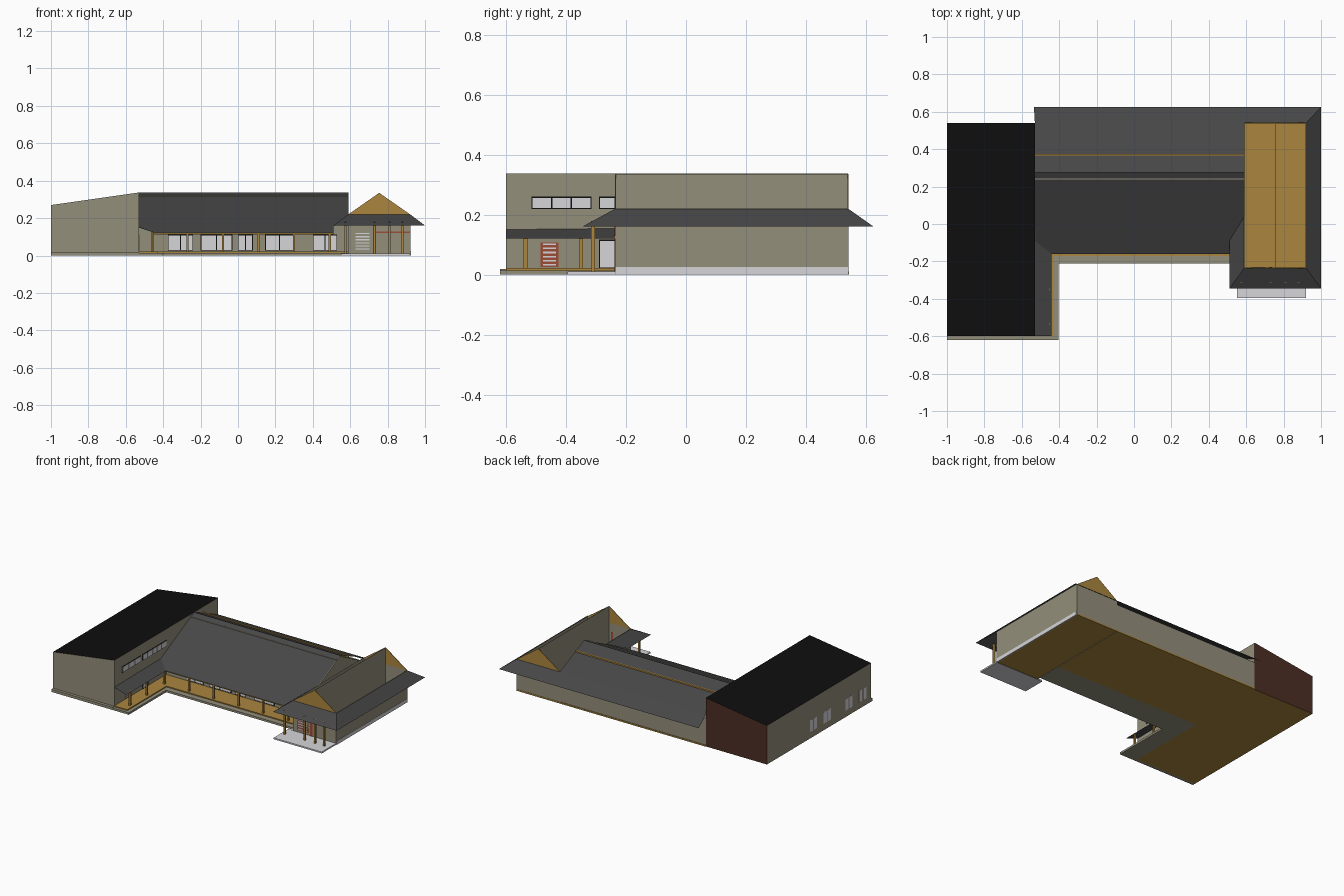
import bpy, bmesh
from mathutils import Vector

if "Cube" in bpy.data.objects:
    bpy.data.objects.remove(bpy.data.objects["Cube"])

def lin(c):
    return c / 12.92 if c <= 0.04045 else ((c + 0.055) / 1.055) ** 2.4

def material(name, hexa):
    m = bpy.data.materials.new(name)
    m.diffuse_color = [lin(int(hexa[i:i + 2], 16) / 255) for i in (0, 2, 4)] + [1]
    m.use_nodes = True
    m.node_tree.nodes["Principled BSDF"].inputs["Base Color"].default_value = m.diffuse_color
    return m

OLIVE = material("olive_wall", "948F7B")
ROOF = material("dark_grey_roof", "474747")
BLACK = material("black", "0E0E0E")
OCHRE = material("ochre_wood", "AB863E")
BROWN = material("dark_brown", "4D2E24")
WHITE = material("pale_grey", "D6D6DA")
RED = material("brick_red", "9C4B36")

def make(name, verts, faces, mats, rule=None):
    me = bpy.data.meshes.new(name)
    me.from_pydata(verts, [], faces)
    ob = bpy.data.objects.new(name, me)
    bpy.context.collection.objects.link(ob)
    for m in mats:
        me.materials.append(m)
    if len(faces) > 1:
        bm = bmesh.new()
        bm.from_mesh(me)
        bmesh.ops.recalc_face_normals(bm, faces=bm.faces)
        bm.to_mesh(me)
        bm.free()
    if rule:
        for p in me.polygons:
            p.material_index = rule(p.normal)
    return ob

def sheet(name, verts, mat):
    """One flat face; roof sheets are wound to face upwards."""
    n = (Vector(verts[1]) - Vector(verts[0])).cross(Vector(verts[2]) - Vector(verts[0]))
    if n.z < 0:
        verts = verts[::-1]
    return make(name, verts, [list(range(len(verts)))], [mat])

def prism(name, base, offset, mats, rule=None):
    n = len(base)
    top = [tuple(a + b for a, b in zip(v, offset)) for v in base]
    faces = [list(range(n)), list(range(n, 2 * n))]
    faces += [[i, (i + 1) % n, n + (i + 1) % n, n + i] for i in range(n)]
    return make(name, base + top, faces, mats, rule)

def box(name, x0, x1, y0, y1, z0, z1, mat):
    return prism(name, [(x0, y0, z0), (x1, y0, z0), (x1, y1, z0), (x0, y1, z0)],
                 (0, 0, z1 - z0), [mat])

def plate(name, axis, at, a0, a1, z0, z1, t, mat):
    """Thin plate standing on a wall whose normal is the given axis."""
    if axis == "x":
        return box(name, at - t, at + t, a0, a1, z0, z1, mat)
    return box(name, a0, a1, at - t, at + t, z0, z1, mat)

def window(name, axis, at, a0, a1, z0, z1, panes, b=0.004):
    plate(name + "_frame", axis, at, a0, a1, z0, z1, 0.002, BLACK)
    w = (a1 - a0 - b) / panes
    for i in range(panes):
        plate(name + "_glass", axis, at, a0 + b + i * w, a0 + (i + 1) * w,
              z0 + b, z1 - b, 0.004, WHITE)

def louver(name, axis, at, a0, a1, z0, z1, n=6):
    plate(name + "_panel", axis, at, a0, a1, z0, z1, 0.002, RED)
    s = (z1 - z0) / n
    for i in range(n):
        plate(name + "_slat", axis, at, a0 + 0.008, a1 - 0.008,
              z0 + (i + 0.35) * s, z0 + (i + 0.75) * s, 0.004, WHITE)

# left wing: sloped black roof, brown back wall, ochre floor
def wing_rule(n):
    if n.z > 0.5:
        return 1
    if n.z < -0.5:
        return 3
    return 2 if n.y > 0.5 else 0
prism("left_wing", [(-1, -0.6, 0), (-0.53, -0.6, 0), (-0.53, -0.6, 0.337), (-1, -0.6, 0.27)],
      (0, 1.14, 0), [OLIVE, BLACK, BROWN, OCHRE], wing_rule)

# main hall body under its roof
prism("main_hall", [(-0.53, -0.03, 0), (-0.53, 0.54, 0), (-0.53, 0.54, 0.195),
                    (-0.53, 0.275, 0.33), (-0.53, -0.03, 0.178)],
      (1.12, 0, 0), [OLIVE, OCHRE], lambda n: 1 if n.z < -0.5 else 0)

# main roof, with valleys against both wings
L, R, RY, RZ = -0.53, 0.59, 0.275, 0.337
sheet("main_roof_front", [(-0.44, -0.16, 0.12), (0.51, -0.16, 0.12), (0.51, -0.09, 0.155),
                          (R, 0.04, 0.22), (R, RY, RZ), (L, RY, RZ), (L, -0.09, 0.155)], ROOF)
sheet("main_roof_back", [(L, RY, RZ), (R, RY, RZ), (R, 0.54, 0.22), (L, 0.54, 0.22)], ROOF)
box("ridge_strip", L, R, 0.237, 0.243, 0.315, 0.324, OLIVE)
box("back_roof_strip", L, R, 0.365, 0.375, 0.285, 0.302, OCHRE)

# left wing eave and the back eave
sheet("left_eave", [(L, -0.6, 0.15), (-0.44, -0.6, 0.12), (-0.44, -0.16, 0.12), (L, -0.09, 0.155)], ROOF)
sheet("back_eave", [(L, 0.54, 0.22), (0.92, 0.54, 0.22), (1.0, 0.625, 0.16), (-0.535, 0.625, 0.16)], ROOF)

# right wing: floor, walls, gables, ridge wall, eaves
X0, X1, Y0, Y1 = 0.59, 0.92, -0.235, 0.54
box("right_floor", X0, X1, Y0, Y1, 0.003, 0.015, OCHRE)
for nm, y in (("front", Y0), ("back", Y1)):
    plate("right_wing_%s_wall" % nm, "y", y, X0, X1, 0, 0.22, 0.002, OLIVE)
    prism("right_wing_%s_gable" % nm, [(X0, y - 0.002, 0.22), (X1, y - 0.002, 0.22),
          (0.755, y - 0.002, 0.335)], (0, 0.004, 0), [OCHRE])
for nm, x in (("left", X0), ("right", X1)):
    plate("right_wing_%s_wall" % nm, "x", x, Y0, Y1, 0, 0.22, 0.002, OLIVE)
plate("ridge_wall", "x", 0.755, Y0, Y1, 0.01, 0.335, 0.001, OLIVE)
plate("right_plinth", "x", X1, Y0, Y1, 0, 0.025, 0.004, WHITE)
sheet("right_eave", [(X1, Y0, 0.22), (X1, Y1, 0.22), (1.0, 0.625, 0.16), (1.0, -0.345, 0.16)], ROOF)
sheet("right_wing_front_eave", [(X0, Y0, 0.22), (X1, Y0, 0.22), (1.0, -0.345, 0.16), (0.51, -0.345, 0.16)], ROOF)
sheet("right_wing_left_eave", [(X0, Y0, 0.22), (0.51, -0.345, 0.16), (0.51, -0.09, 0.16), (X0, 0.04, 0.22)], ROOF)

# decks, porch slab and base strips
box("main_deck", -0.405, X0, -0.21, -0.03, 0, 0.014, OLIVE)
box("left_deck", L, -0.405, -0.62, -0.03, 0, 0.014, OLIVE)
box("left_wing_base", -1, L, -0.62, -0.6, 0, 0.018, OLIVE)
box("main_deck_boards", L, X0, -0.17, -0.03, 0.014, 0.021, OCHRE)
box("left_deck_boards", L, -0.43, -0.6, -0.17, 0.014, 0.021, OCHRE)
box("porch_slab", 0.55, X1, -0.395, Y0, 0, 0.01, WHITE)
box("back_base_strip", L, X1, 0.54, 0.544, 0, 0.01, OCHRE)

# posts
def post(name, x, y, z1, mat=OCHRE, r=0.006):
    box(name, x - r, x + r, y - r, y + r, 0.008, z1, mat)
for i in range(6):
    post("verandah_post", -0.46 + 0.19 * i, -0.15, 0.122)
for y in (-0.535, -0.35):
    post("left_post", -0.455, y, 0.124)
for x in (0.575, 0.73, 0.81, 0.88):
    post("porch_post", x, -0.31, 0.178)
box("verandah_beam", -0.45, 0.51, -0.156, -0.146, 0.112, 0.12, OCHRE)
box("porch_beam", 0.73, X1, -0.243, Y0, 0.12, 0.128, RED)

# main hall windows and doors
for a, b, n in ((-0.375, -0.24, 2), (-0.2, -0.03, 2), (0, 0.08, 2), (0.145, 0.3, 2), (0.4, 0.53, 2)):
    window("hall_window", "y", -0.03, a, b, 0.026, 0.112, n)
louver("porch_door", "y", Y0, 0.62, 0.71, 0.025, 0.125)
plate("porch_side_panel", "y", Y0, 0.722, 0.738, 0.01, 0.16, 0.004, RED)

# left wing windows, louver and door
window("high_window", "x", L, -0.515, -0.315, 0.218, 0.26, 3)
window("high_window", "x", L, -0.29, -0.03, 0.218, 0.26, 5)
louver("wing_louver", "x", L, -0.485, -0.425, 0.025, 0.107)
window("wing_door", "x", L, -0.29, -0.23, 0.02, 0.116, 1)
for y in (0.03, -0.12, -0.36, -0.51):
    for s in (-0.022, 0.022):
        plate("side_window", "x", -1, y + s - 0.017, y + s + 0.017, 0.045, 0.125, 0.003, WHITE)

# pull the left side plates flush so the model spans exactly two units
for ob in bpy.data.objects:
    if ob.name.startswith("side_window"):
        ob.location.x = 0.002
